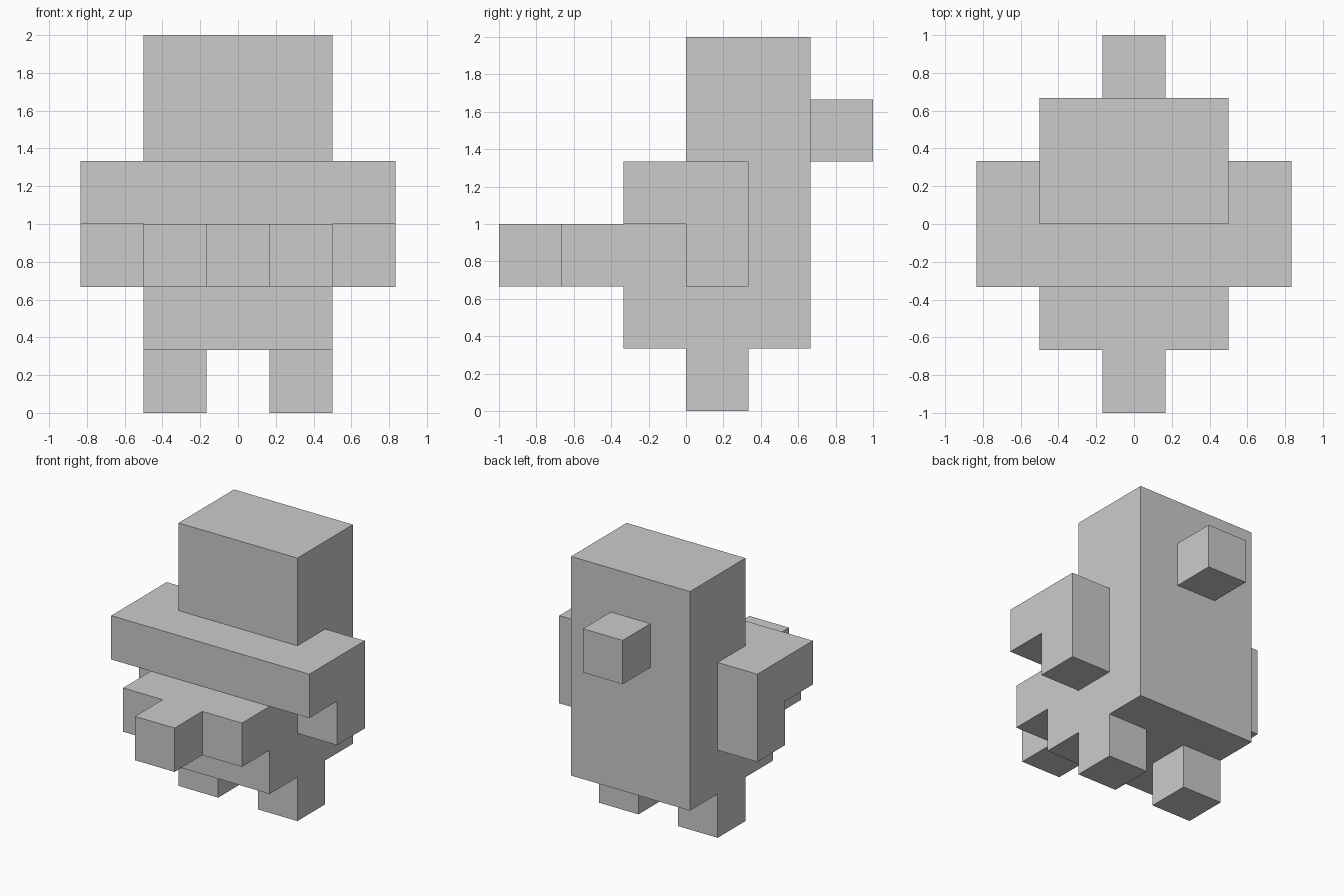
import bpy
import bmesh
from mathutils import Vector

cube = bpy.data.objects.get("Cube")
if cube:
    bpy.data.objects.remove(cube, do_unlink=True)

U = 1 / 3  # edge length of one block

grey = bpy.data.materials.new("light_grey")
grey.use_nodes = True
colour = (0.6, 0.6, 0.6, 1)
grey.diffuse_color = colour
grey.node_tree.nodes["Principled BSDF"].inputs["Base Color"].default_value = colour


def block(name, low, high, mirrored=False):
    """Flat-shaded box between two corners, measured in blocks."""
    low, high = Vector(low) * U, Vector(high) * U
    bm = bmesh.new()
    bmesh.ops.create_cube(bm, size=1)
    bmesh.ops.scale(bm, vec=high - low, verts=bm.verts)
    bmesh.ops.translate(bm, vec=(low + high) / 2, verts=bm.verts)
    mesh = bpy.data.meshes.new(name)
    bm.to_mesh(mesh)
    bm.free()
    mesh.materials.append(grey)
    obj = bpy.data.objects.new(name, mesh)
    bpy.context.collection.objects.link(obj)
    if mirrored:
        obj.modifiers.new("Mirror", "MIRROR").use_axis[0] = True
    return obj


# Upright body with the belly in front of it
block("body", (-1.5, 0, 1), (1.5, 2, 6))
block("belly", (-1.5, -1, 1), (1.5, 0, 3))

# Shoulder band across the chest, with a hanging arm at each end
block("chest_band", (-1.5, -1, 3), (1.5, 0, 4))
block("shoulders", (1.5, -1, 3), (2.5, 1, 4), mirrored=True)
block("arms", (1.5, 0, 2), (2.5, 1, 3), mirrored=True)

# Stepped snout
block("snout", (-1.5, -2, 2), (1.5, -1, 3))
block("snout_tip", (-0.5, -3, 2), (0.5, -2, 3))

# Feet and the knob on the back
block("feet", (0.5, 0, 0), (1.5, 1, 1), mirrored=True)
block("back_knob", (-0.5, 2, 4), (0.5, 3, 5))
